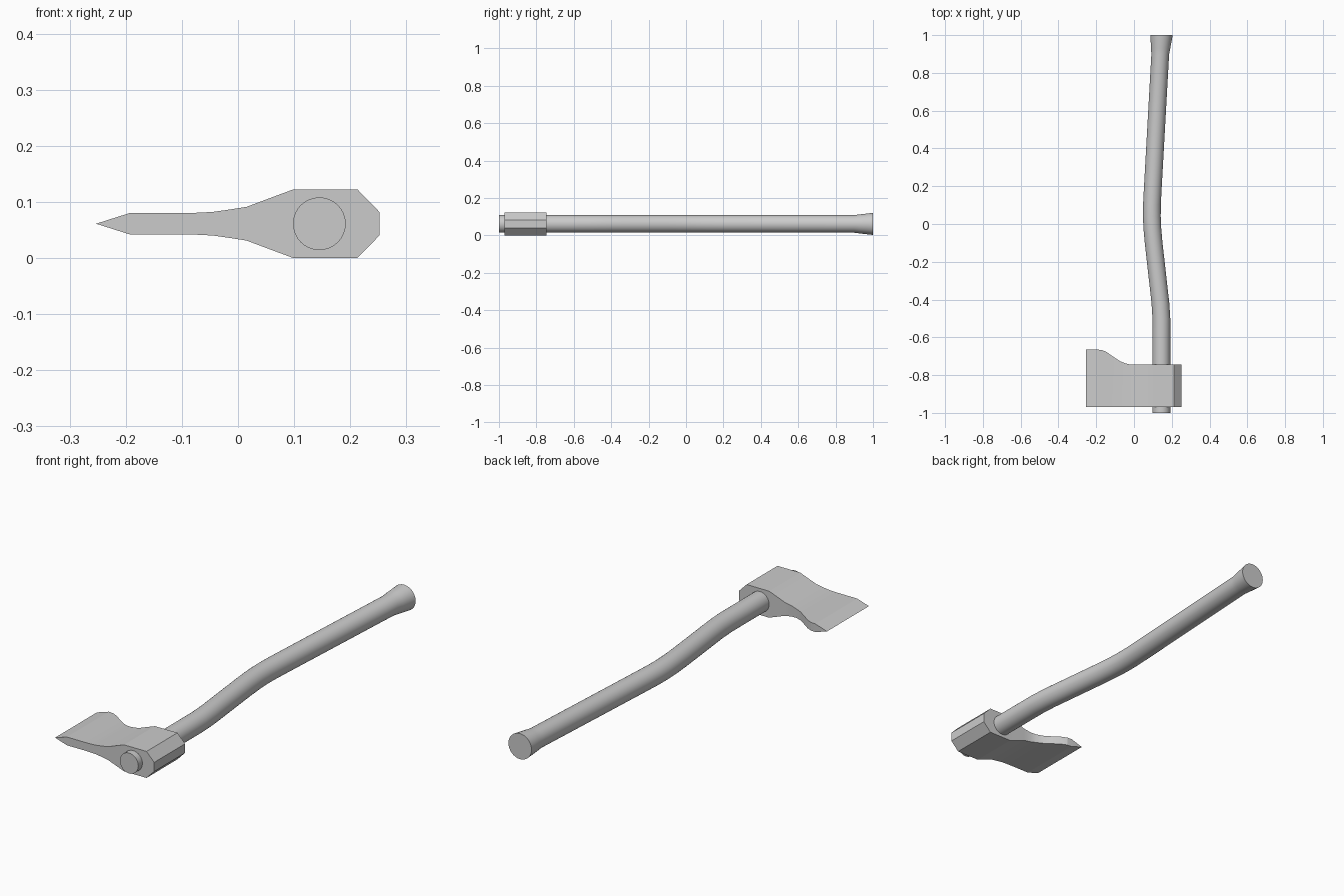
import bpy, bmesh, math

cube = bpy.data.objects.get("Cube")
if cube:
    bpy.data.objects.remove(cube)

MID = 0.061  # height of the centre plane

grey = bpy.data.materials.new("plain grey")
grey.use_nodes = True
colour = (0.6, 0.6, 0.6, 1)
grey.diffuse_color = colour
grey.node_tree.nodes["Principled BSDF"].inputs["Base Color"].default_value = colour


def loft(name, rings, smooth_angle):
    """Skin a row of equal-sized rings and cap both ends."""
    bm = bmesh.new()
    loops = [[bm.verts.new(p) for p in ring] for ring in rings]
    n = len(loops[0])
    for a, b in zip(loops, loops[1:]):
        for i in range(n):
            j = (i + 1) % n
            bm.faces.new((a[i], a[j], b[j], b[i]))
    bm.faces.new(loops[0][::-1])
    bm.faces.new(loops[-1])
    bmesh.ops.remove_doubles(bm, verts=bm.verts, dist=0.0001)
    bmesh.ops.recalc_face_normals(bm, faces=bm.faces)
    mesh = bpy.data.meshes.new(name)
    bm.to_mesh(mesh)
    bm.free()
    mesh.materials.append(grey)
    obj = bpy.data.objects.new(name, mesh)
    bpy.context.collection.objects.link(obj)
    bpy.ops.object.select_all(action="DESELECT")
    obj.select_set(True)
    bpy.context.view_layer.objects.active = obj
    bpy.ops.object.shade_smooth_by_angle(angle=math.radians(smooth_angle))
    return obj


# Axe head: x, half thickness, y of the back edge, from cutting edge to poll
FRONT = -0.97
stations = [
    (-0.253, 0, -0.665), (-0.193, 0.019, -0.665), (-0.17, 0.019, -0.667),
    (-0.145, 0.019, -0.678), (-0.105, 0.019, -0.706), (-0.075, 0.0195, -0.726),
    (-0.045, 0.021, -0.738), (-0.02, 0.0245, -0.744), (0.015, 0.03, -0.745),
    (0.098, 0.061, -0.745), (0.213, 0.061, -0.745), (0.252, 0.021, -0.745),
]
loft("axe_head", [
    [(x, FRONT, MID - h), (x, FRONT, MID + h), (x, back, MID + h), (x, back, MID - h)]
    for x, h, back in stations], 12)

# Curved handle: y, centre x, radius, from the head to the flared grip end
path = [
    (-1, 0.145, 0.047), (-0.6, 0.145, 0.047), (-0.5, 0.145, 0.047),
    (-0.42, 0.14, 0.047), (-0.34, 0.131, 0.047), (-0.1, 0.104, 0.047),
    (-0.02, 0.097, 0.047), (0.04, 0.0945, 0.047), (0.1, 0.095, 0.047),
    (0.18, 0.099, 0.047), (0.9, 0.139, 0.047), (0.93, 0.141, 0.051),
    (1, 0.146, 0.059),
]
SIDES = 32
angles = [2 * math.pi * i / SIDES for i in range(SIDES)]
loft("handle", [
    [(x + r * math.cos(a), y, MID + r * math.sin(a)) for a in angles]
    for y, x, r in path], 30)
